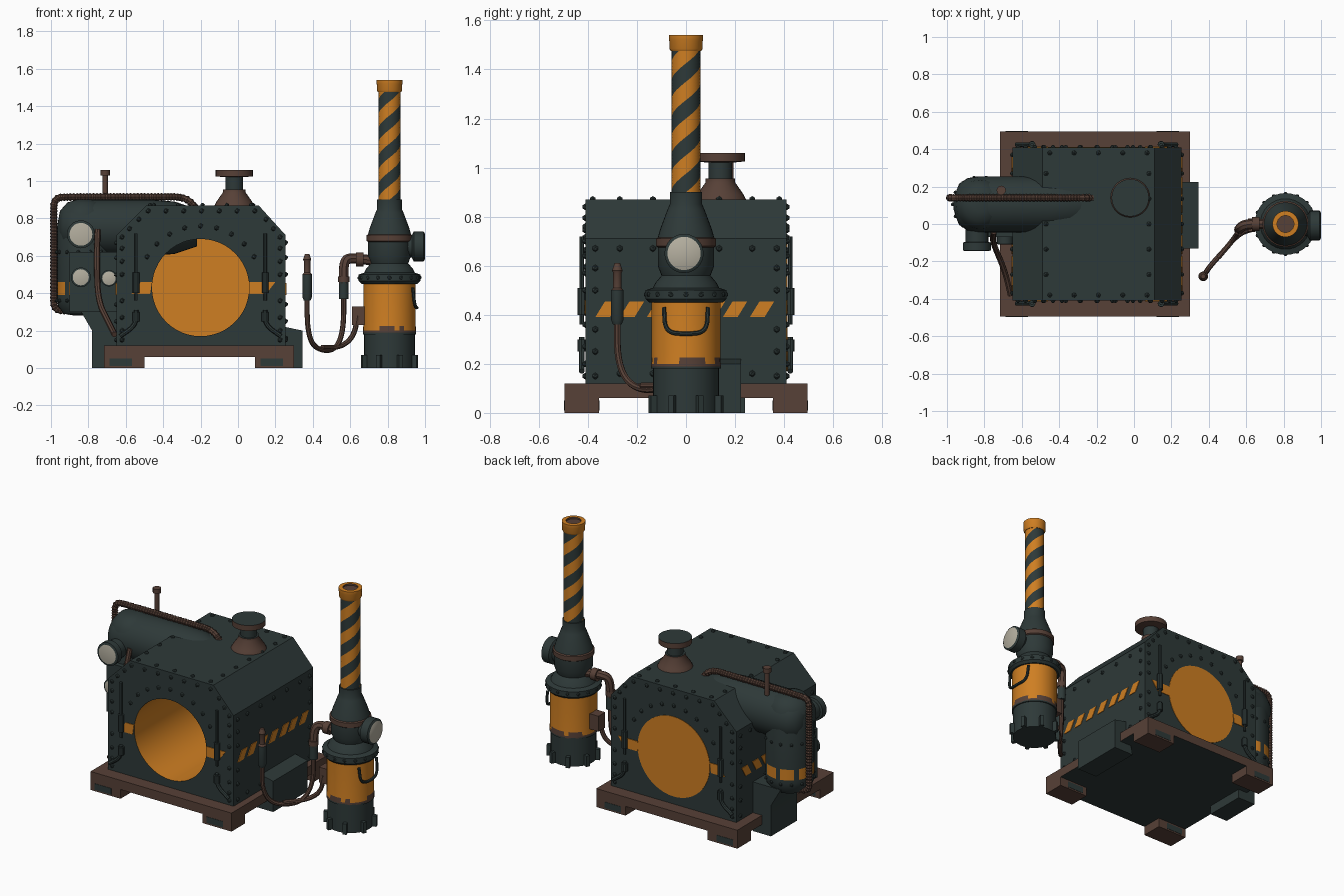
import bpy, bmesh, math, random
from mathutils import Vector, Matrix

random.seed(4)
if "Cube" in bpy.data.objects:
    bpy.data.objects.remove(bpy.data.objects["Cube"])


def material(name, rgb):
    m = bpy.data.materials.new(name)
    m.use_nodes = True
    m.diffuse_color = (*rgb, 1)
    m.node_tree.nodes["Principled BSDF"].inputs["Base Color"].default_value = (*rgb, 1)
    return m


MATS = [material("dark_green_steel", (.027, .041, .040)),
        material("rust_brown", (.095, .052, .038)),
        material("safety_orange", (.62, .21, .016)),
        material("lamp_glass", (.46, .43, .35)),
        material("worn_orange", (.40, .14, .014))]
DARK, RUST, ORANGE, GLASS, WORN = range(5)
made = []


def finish(name, bm, mat=None):
    bmesh.ops.recalc_face_normals(bm, faces=bm.faces)
    me = bpy.data.meshes.new(name)
    for m in MATS:
        me.materials.append(m)
    if mat is not None:
        for f in bm.faces:
            f.material_index = mat
    bm.to_mesh(me)
    bm.free()
    ob = bpy.data.objects.new(name, me)
    bpy.context.collection.objects.link(ob)
    made.append(ob)
    return ob


def lathe(name, prof, loc, axis=(0, 0, 1), seg=28):
    """Revolve (radius, height, colour of the band above) about an axis."""
    bm = bmesh.new()
    mtx = Matrix.Translation(loc) @ Vector(axis).to_track_quat('Z', 'Y').to_matrix().to_4x4()
    rings = []
    for r, h, _ in prof:
        rings.append([bm.verts.new(mtx @ Vector((r * math.cos(a), r * math.sin(a), h)))
                      for a in (math.tau * i / seg for i in range(seg))])
    for k in range(len(prof) - 1):
        for i in range(seg):
            j = (i + 1) % seg
            f = bm.faces.new((rings[k][i], rings[k][j], rings[k + 1][j], rings[k + 1][i]))
            f.material_index = prof[k][2]
    bm.faces.new(rings[0]).material_index = prof[0][2]
    bm.faces.new(rings[-1]).material_index = prof[-1][2]
    return finish(name, bm)


def prism(name, pts, axis, a, b, mat):
    """Extrude a 2D outline along x or y from a to b."""
    bm = bmesh.new()
    put = (lambda u, v, t: (t, u, v)) if axis == 'x' else (lambda u, v, t: (u, t, v))
    one = [bm.verts.new(put(u, v, a)) for u, v in pts]
    two = [bm.verts.new(put(u, v, b)) for u, v in pts]
    bm.faces.new(one)
    bm.faces.new(two)
    for i in range(len(pts)):
        j = (i + 1) % len(pts)
        bm.faces.new((one[i], one[j], two[j], two[i]))
    return finish(name, bm, mat)


def box(name, x0, x1, y0, y1, z0, z1, mat):
    return prism(name, [(x0, z0), (x1, z0), (x1, z1), (x0, z1)], 'y', y0, y1, mat)


def tube(name, pts, r, mat, ribs=False):
    """Round tube along a smoothed path, optionally ribbed."""
    p = [Vector(q) for q in pts]
    for _ in range(3):
        cut = [p[0]]
        for a, b in zip(p, p[1:]):
            cut += [a.lerp(b, .25), a.lerp(b, .75)]
        p = cut + [p[-1]]
    if ribs:
        fine = []
        for a, b in zip(p, p[1:]):
            n = max(1, round((b - a).length / .009))
            fine += [a.lerp(b, i / n) for i in range(n)]
        p = fine + [p[-1]]
    cu = bpy.data.curves.new(name, 'CURVE')
    cu.dimensions = '3D'
    cu.bevel_depth, cu.bevel_resolution, cu.use_fill_caps = r, 2, True
    sp = cu.splines.new('POLY')
    sp.points.add(len(p) - 1)
    for i, q in enumerate(p):
        sp.points[i].co = (*q, 1)
        sp.points[i].radius = .78 if ribs and i % 2 else 1
    cu.materials.append(MATS[mat])
    ob = bpy.data.objects.new(name, cu)
    bpy.context.collection.objects.link(ob)
    bpy.ops.object.select_all(action='DESELECT')
    ob.select_set(True)
    bpy.context.view_layer.objects.active = ob
    bpy.ops.object.convert(target='MESH')
    made.append(bpy.context.view_layer.objects.active)


# Skid base, corner feet and side supports
skid = box("skid_base", -.716, .30, -.495, .495, .06, .12, RUST)
for f in skid.data.polygons:
    if f.normal.z < -.5:
        f.material_index = DARK
for x0, x1 in ((-.716, -.5), (.09, .30)):
    for y0, y1 in ((-.495, -.355), (.355, .495)):
        box("corner_foot", x0, x1, y0, y1, 0, .06, RUST)
        box("foot_paint_patch", x0 + .03, x0 + .15, y0 - .002, y1 + .002, .01, .05, DARK)
prism("right_support", [(.2, 0), (.345, 0), (.345, .2), (.25, .22)], 'y', -.13, .225, DARK)
prism("left_support", [(-.65, 0), (-.78, 0), (-.78, .2), (-.85, .32), (-.65, .32)], 'y', -.03, .24, DARK)

# Boiler body with a wide port bored into the front
body = prism("boiler_body", [(-.65, .12), (-.65, .71), (-.49, .87), (.11, .87), (.255, .71), (.255, .12)],
             'y', -.41, .41, DARK)
PX, PZ, PR = -.2, .43, .26
cutter = lathe("port_cutter", [(PR, 0, ORANGE), (PR, .9, ORANGE)], (PX, -.5, PZ), (0, 1, 0), 48)
mod = body.modifiers.new("bore", 'BOOLEAN')
mod.object, mod.operation, mod.solver = cutter, 'DIFFERENCE', 'EXACT'
bpy.context.view_layer.objects.active = body
bpy.ops.object.modifier_apply(modifier="bore")
made.remove(cutter)
bpy.data.objects.remove(cutter)
for f in body.data.polygons:
    inside = all(math.hypot(body.data.vertices[v].co.x - PX, body.data.vertices[v].co.z - PZ) < PR + .003
                 for v in f.vertices)
    f.material_index = ORANGE if inside else DARK
lathe("rear_port_disc", [(PR, 0, ORANGE), (PR, .008, ORANGE)], (PX, .405, PZ), (0, 1, 0), 48)

# Hazard dashes around the body
for y in (-.37, -.27, -.16, -.05, .06, .15, .26):
    dash = [(y, .39), (y + .06, .39), (y + .1, .455), (y + .04, .455)]
    prism("side_dash", dash, 'x', .25, .259, ORANGE)
    prism("side_dash", dash, 'x', -.645, -.654, ORANGE)
for s in (-1, 1):
    prism("face_dash_outer", [(-.57, .395), (-.47, .395), (-.46, .46), (-.52, .46)], 'y', s * .405, s * .414, ORANGE)
    prism("face_dash_inner", [(.06, .395), (.15, .395), (.2, .46), (.06, .46)], 'y', s * .405, s * .414, ORANGE)

# Rivets
spots = []
for s in (-1, 1):
    y = s * .41
    spots += [(x, y, z) for x in (-.62, .225) for z in (.15, .2, .27, .36, .5, .57, .64, .7)]
    spots += [(-.48 + .095 * i, y, .84) for i in range(7)]
    spots += [(-.58, y, .745), (-.53, y, .795), (.15, y, .795), (.19, y, .745)]
    spots += [(PX + .33 * math.cos(a), y, PZ + .33 * math.sin(a)) for a in
              (math.radians(d) for d in range(30, 151, 15))]
    spots += [(x, s * .37, z) for x in (-.65, .255) for z in (.15, .25, .34, .5, .59, .67)]
    spots += [(-.45 + .13 * i, s * .38, .87) for i in range(5)]
spots += [(x, -.27 + .135 * i, z) for x, z in ((.255, .67), (-.65, .67), (.255, .16), (.08, .87), (-.47, .87))
          for i in range(5)]
bm = bmesh.new()
for p in spots:
    bmesh.ops.create_icosphere(bm, subdivisions=1, radius=.014, matrix=Matrix.Translation(p))
finish("body_rivets", bm, DARK)

# Rods and bent drain pipes on both faces
for s in (-1, 1):
    for m in (-1, 1):
        x = lambda d: PX + m * d
        y = s * .425
        tube("face_rod", [(x(.345), y, .36), (x(.345), y, .72)], .009, DARK)
        lathe("rod_valve", [(.018, 0, DARK), (.018, .11, DARK)], (x(.345), y, .4), seg=10)
        tube("drain_pipe", [(x(.345), y, .31), (x(.345), y, .23), (x(.43), y, .17)], .012, DARK)
        lathe("drain_valve", [(.019, 0, DARK), (.019, .05, DARK)], (x(.345), y, .25), seg=10)

# Relief vent on top
lathe("relief_vent", [(.105, 0, RUST), (.095, .02, RUST), (.06, .07, RUST), (.06, .085, DARK), (.048, .085, DARK),
                      (.048, .15, RUST), (.1, .155, RUST), (.1, .19, DARK)], (-.02, .14, .87))

# Side tank: an upright drum joined to a drum lying over the body
TY = .105
for s in (1,):
    lathe("upright_tank", [(.05, .28, DARK), (.11, .29, DARK), (.14, .33, DARK), (.145, .37, DARK), (.145, .39, ORANGE),
                           (.145, .46, DARK), (.145, .76, DARK), (.13, .84, DARK), (.09, .885, DARK),
                           (.04, .9, DARK)], (-.822, TY, 0), seg=32)
    lathe("lying_tank", [(.06, -.955, DARK), (.11, -.935, DARK), (.14, -.89, DARK), (.15, -.83, DARK),
                         (.15, -.46, DARK), (.14, -.34, DARK), (.1, -.22, DARK)], (0, TY, .75), (1, 0, 0), 32)
for f in made[-2].data.polygons:
    if f.material_index == ORANGE and f.index % 4 == 0:
        f.material_index = DARK
bm = bmesh.new()
for i in range(14):
    a = math.tau * i / 14
    for z in (.36, .62):
        bmesh.ops.create_icosphere(bm, subdivisions=1, radius=.011, matrix=Matrix.Translation(
            (-.822 + .147 * math.cos(a), TY + .147 * math.sin(a), z)))
finish("tank_rivets", bm, DARK)
tube("ribbed_hose", [(-.22, .14, .85), (-.28, .14, .915), (-.42, .14, .915), (-.9, .14, .915), (-.985, .14, .91),
                     (-.985, .14, .8), (-.985, .14, .4), (-.985, .14, .31), (-.9, .14, .305)], .021, RUST, True)
lathe("tank_stack", [(.014, 0, RUST), (.014, .15, RUST), (.025, .15, RUST), (.025, .18, RUST)],
      (-.71, .18, .88), seg=12)

# Gauges on the tank front
box("gauge_box", -.9, -.64, -.07, .05, .3, .62, DARK)
for x, z, r, y in ((-.84, .715, .068, -.145), (-.84, .485, .048, -.11), (-.69, .48, .04, -.11)):
    lathe("gauge", [(r * .9, -.2, DARK), (r * .9, -.05, DARK), (r * 1.1, -.045, DARK), (r * 1.1, -.004, DARK),
                    (r * .9, 0, GLASS)], (x, y, z), (0, -1, 0), 20)
tube("tank_hose", [(-.75, -.04, .74), (-.755, -.08, .6), (-.75, -.11, .36), (-.69, -.25, .24), (-.66, -.38, .18)],
     .016, RUST)

# Separate tower: foot, barrel, flange, bell and cap
TX = .81
lathe("tower_foot", [(.135, 0, DARK), (.135, .18, DARK), (.142, .18, DARK), (.142, .19, DARK)], (TX, 0, 0), seg=32)
for i in range(8):
    fin = box("foot_fin", .12, .16, -.012, .012, 0, .07, DARK)
    fin.matrix_world = Matrix.Translation((TX, 0, 0)) @ Matrix.Rotation(math.tau * (i + .5) / 8, 4, 'Z')
barrel = lathe("barrel", [(.142, .185, RUST), (.142, .2, RUST), (.14, .225, ORANGE), (.14, .46, ORANGE)],
               (TX, 0, 0), seg=32)
for f in barrel.data.polygons:
    if .2 < f.center.z < .225 and random.random() < .5:
        f.material_index = ORANGE
lathe("bell", [(.15, .45, DARK), (.165, .465, DARK), (.165, .5, DARK), (.135, .51, DARK), (.125, .53, DARK),
               (.1, .56, DARK), (.115, .6, DARK), (.115, .675, RUST), (.123, .68, RUST), (.123, .71, RUST),
               (.115, .715, DARK), (.105, .75, DARK), (.075, .83, DARK), (.066, .85, DARK), (.066, .9, DARK)],
      (TX, 0, 0), seg=32)
bm = bmesh.new()
for i in range(16):
    a = math.tau * i / 16
    bmesh.ops.create_icosphere(bm, subdivisions=1, radius=.013, matrix=Matrix.Translation(
        (TX + .16 * math.cos(a), .16 * math.sin(a), .483)))
finish("flange_bolts", bm, DARK)
lathe("stack_cap", [(.062, 1.475, ORANGE), (.068, 1.485, ORANGE), (.068, 1.515, ORANGE), (.07, 1.52, ORANGE),
                    (.07, 1.54, ORANGE), (.045, 1.541, RUST), (.045, 1.53, RUST)], (TX, 0, 0), seg=24)

# Striped stack: twisted mesh so the colour bands spiral
bm = bmesh.new()
SEG, ROWS = 24, 48
rings = []
for k in range(ROWS + 1):
    z = .89 + .6 * k / ROWS
    rings.append([bm.verts.new((TX + .06 * math.cos(a), .06 * math.sin(a), z)) for a in
                  (math.tau * (i / SEG + z / .3) for i in range(SEG))])
for k in range(ROWS):
    for i in range(SEG):
        j = (i + 1) % SEG
        f = bm.faces.new((rings[k][i], rings[k][j], rings[k + 1][j], rings[k + 1][i]))
        f.material_index = ORANGE if i % 12 < 6 else DARK
finish("striped_stack", bm)

# Tower lamp, barrel handle and hoses
lathe("tower_lamp", [(.05, .9, DARK), (.06, .93, DARK), (.08, .94, DARK), (.08, .992, DARK), (.068, 1, GLASS)],
      (0, -.008, .65), (1, 0, 0), 24)
tube("barrel_handle", [(TX + .125, -.09, .43), (TX + .135, -.085, .33), (TX + .15, 0, .32), (TX + .135, .085, .33),
                       (TX + .125, .09, .43)], .009, DARK)
tube("elbow_pipe", [(.72, 0, .575), (.6, 0, .59), (.565, -.02, .57), (.565, -.03, .45)], .027, RUST)
lathe("elbow_collar", [(.038, 0, RUST), (.038, .04, RUST)], (.63, 0, .58), (1, 0, 0), 16)
lathe("elbow_joint", [(.026, .37, DARK), (.026, .46, DARK), (.03, .46, RUST), (.03, .49, RUST)],
      (.565, -.03, 0), seg=14)
tube("feed_hose", [(.565, -.03, .42), (.565, -.03, .2), (.52, -.1, .09), (.41, -.22, .1), (.37, -.28, .2),
                   (.37, -.28, .4)], .014, RUST)
tube("second_hose", [(.64, -.03, .28), (.62, -.03, .17), (.55, -.06, .11), (.45, -.18, .11)], .014, RUST)
box("hose_bracket", .61, .675, -.04, .03, .23, .33, RUST)
lathe("hose_nozzle", [(.018, .36, DARK), (.026, .38, DARK), (.026, .5, RUST), (.017, .51, RUST), (.017, .57, RUST),
                      (.022, .58, RUST), (.012, .61, RUST)], (.37, -.28, 0), seg=14)

# Smooth round parts, keep hard edges
bpy.ops.object.select_all(action='DESELECT')
for ob in made:
    ob.select_set(True)
bpy.context.view_layer.objects.active = body
bpy.ops.object.shade_smooth_by_angle(angle=math.radians(35))
